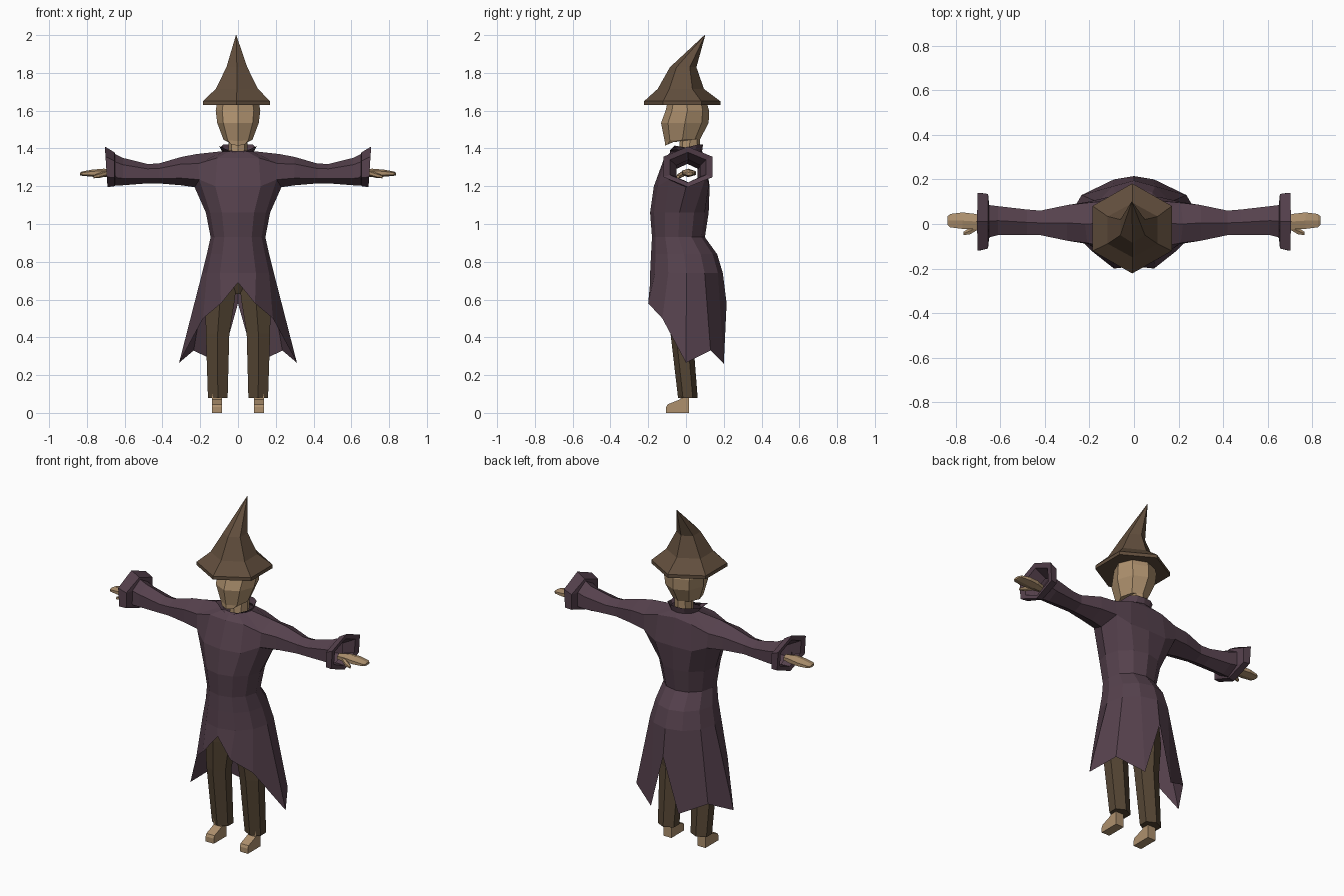
import bpy, bmesh
from math import sin, cos, radians, pi
from mathutils import Vector

cube = bpy.data.objects.get("Cube")
if cube:
    bpy.data.objects.remove(cube)


def material(name, rgb):
    m = bpy.data.materials.new(name)
    m.use_nodes = True
    m.diffuse_color = (*rgb, 1)
    m.node_tree.nodes["Principled BSDF"].inputs["Base Color"].default_value = (*rgb, 1)
    return m


PURPLE = material("dark purple cloth", (0.092, 0.053, 0.074))
FELT = material("brown felt", (0.120, 0.076, 0.046))
TROUSER = material("dark brown cloth", (0.090, 0.060, 0.034))
SACK = material("tan sackcloth", (0.420, 0.280, 0.155))


def finish(name, bm, mat, mirror=False):
    """Turn a bmesh into a flat-shaded object, optionally mirrored in x."""
    bmesh.ops.remove_doubles(bm, verts=bm.verts, dist=0.0005)
    bmesh.ops.recalc_face_normals(bm, faces=bm.faces)
    mesh = bpy.data.meshes.new(name)
    bm.to_mesh(mesh)
    bm.free()
    mesh.materials.append(mat)
    ob = bpy.data.objects.new(name, mesh)
    bpy.context.collection.objects.link(ob)
    if mirror:
        mod = ob.modifiers.new("mirror", "MIRROR")
        mod.use_mirror_merge = True
        mod.merge_threshold = 0.001
    return ob


def flat_ring(z, hx, yf, yb, n=8, cx=0, zb=None):
    """Level ring starting at the front; zb tilts its back edge."""
    zb = z if zb is None else zb
    angles = [2 * pi * k / n for k in range(n)]
    widest = max(sin(a) for a in angles)
    pts = []
    for a in angles:
        t = (1 - cos(a)) / 2
        pts.append(Vector((cx + hx * sin(a) / widest, yf + (yb - yf) * t, z + (zb - z) * t)))
    return pts


def side_ring(x, y0, y1, z0, z1, lean=0):
    """Upright hexagon across the x axis, with corners at top and bottom."""
    pts = []
    for deg in range(-60, 300, 60):
        a = radians(deg)
        pts.append(Vector((x - lean * cos(a),
                           (y0 + y1) / 2 + (y1 - y0) / 2 * sin(a) / sin(pi / 3),
                           (z0 + z1) / 2 - (z1 - z0) / 2 * cos(a))))
    return pts


def skin(bm, rings, closed=True, skip=()):
    """Bridge successive rings of vertices with quads."""
    n = len(rings[0])
    for i, (a, b) in enumerate(zip(rings, rings[1:])):
        for k in range(n if closed else n - 1):
            if (i, k) not in skip:
                j = (k + 1) % n
                bm.faces.new((a[k], a[j], b[j], b[k]))


def loft(name, rings, mat, mirror=False):
    bm = bmesh.new()
    vs = [[bm.verts.new(p) for p in r] for r in rings]
    skin(bm, vs)
    bm.faces.new(vs[0])
    bm.faces.new(vs[-1])
    return finish(name, bm, mat, mirror)


# Coat: left half from ragged hem to collar, with a sleeve grown from the armhole
def half(*args):
    return flat_ring(*args, n=12)[:7]


hem = [(0, -.19, .69), (.09, -.2, .58), (.185, -.125, .5), (.312, 0, .265),
       (.235, .13, .33), (.09, .2, .26), (0, .215, .58)]
arm_low = [(0, -.17, 1.2), (.12, -.15, 1.2), (.205, -.09, 1.235), (.23, 0, 1.195),
           (.205, .1, 1.235), (.12, .12, 1.2), (0, .125, 1.2)]
arm_high = [(0, -.115, 1.35), (.11, -.105, 1.35), (.21, -.085, 1.32), (.22, 0, 1.37),
            (.21, .095, 1.32), (.11, .105, 1.35), (0, .1, 1.36)]
collar = [(0, -.085, 1.365), (.05, -.085, 1.39), (.105, -.06, 1.415), (.095, 0, 1.405),
          (.08, .06, 1.42), (.045, .085, 1.42), (0, .09, 1.42)]
body = [hem,
        half(.74, .19, -.19, .195),
        half(.84, .165, -.185, .165),
        half(.93, .145, -.18, .1),
        half(1.06, .17, -.19, .12),
        arm_low, arm_high,
        half(1.385, .085, -.075, .085),
        collar]
bm = bmesh.new()
rows = [[bm.verts.new(p) for p in r] for r in body]
skin(bm, rows, closed=False, skip=((5, 2), (5, 3)))
low, high = rows[5], rows[6]
sleeve = [
    side_ring(.30, -.075, .085, 1.205, 1.355),
    side_ring(.42, -.05, .06, 1.215, 1.32),
    side_ring(.48, -.05, .065, 1.215, 1.318),
    side_ring(.61, -.05, .08, 1.205, 1.35),
    side_ring(.65, -.06, .085, 1.205, 1.37),
    side_ring(.655, -.11, .135, 1.2, 1.38),
    side_ring(.698, -.12, .14, 1.195, 1.41, .007),
    side_ring(.692, -.085, .105, 1.22, 1.38, .007),
    side_ring(.63, -.05, .075, 1.22, 1.34),
]
armhole = low[2:5] + high[4:1:-1]
skin(bm, [armhole] + [[bm.verts.new(p) for p in r] for r in sleeve])
finish("coat", bm, PURPLE, mirror=True)

# Pointed hat with a bent tip
loft("hat", [
    flat_ring(1.63, .178, -.222, .182, 6, -.008),
    flat_ring(1.65, .178, -.222, .182, 6, -.008),
    flat_ring(1.715, .112, -.15, .095, 6, -.006),
    flat_ring(1.83, .055, -.085, .055, 6, -.006),
    flat_ring(2.0, .001, .098, .102, 6, -.01),
], FELT)

# Sack head with a jutting jaw, and the neck behind it
loft("head", [
    flat_ring(1.415, .05, -.11, -.03, 8, 0, 1.45),
    flat_ring(1.44, .076, -.113, .075, 8, 0, 1.45),
    flat_ring(1.535, .11, -.132, .12, 8),
    flat_ring(1.60, .118, -.108, .122, 8),
    flat_ring(1.635, .112, -.1, .112, 8),
], SACK)
loft("neck", [
    flat_ring(1.35, .05, -.04, .07),
    flat_ring(1.47, .05, -.03, .075),
], SACK)

# Trousers: two six-sided legs meeting at the hips
loft("trouser_leg", [
    flat_ring(.078, .052, -.042, .062, 6, .107),
    flat_ring(.42, .062, -.082, .035, 6, .108),
    flat_ring(.60, .078, -.1, .06, 6, .095),
    flat_ring(.72, .07, -.1, .08, 6, .075),
], TROUSER, mirror=True)
loft("hips", [
    flat_ring(.63, .05, -.06, .05),
    flat_ring(.72, .14, -.1, .08),
    flat_ring(.9, .12, -.1, .07),
], TROUSER)

# Feet: side outline extruded across the width
bm = bmesh.new()
outline = [(-.105, 0), (.015, 0), (.015, .12), (-.03, .12), (-.03, .072), (-.098, .045), (-.105, .03)]
sole = bm.faces.new([bm.verts.new((.085, y, z)) for y, z in outline])
ext = bmesh.ops.extrude_face_region(bm, geom=[sole])
moved = [v for v in ext["geom"] if isinstance(v, bmesh.types.BMVert)]
bmesh.ops.translate(bm, verts=moved, vec=(.053, 0, 0))
finish("foot", bm, SACK, mirror=True)

# Hands: flat mitten and a short thumb
loft("hand", [
    side_ring(.66, -.015, .03, 1.25, 1.285),
    side_ring(.71, -.022, .045, 1.248, 1.293),
    side_ring(.77, -.022, .052, 1.25, 1.288),
    side_ring(.825, -.015, .045, 1.255, 1.278),
    side_ring(.836, -.005, .035, 1.258, 1.272),
], SACK, mirror=True)
loft("thumb", [
    side_ring(.70, -.025, .0, 1.252, 1.283),
    side_ring(.735, -.046, -.015, 1.243, 1.27),
    side_ring(.765, -.05, -.035, 1.242, 1.258),
], SACK, mirror=True)
